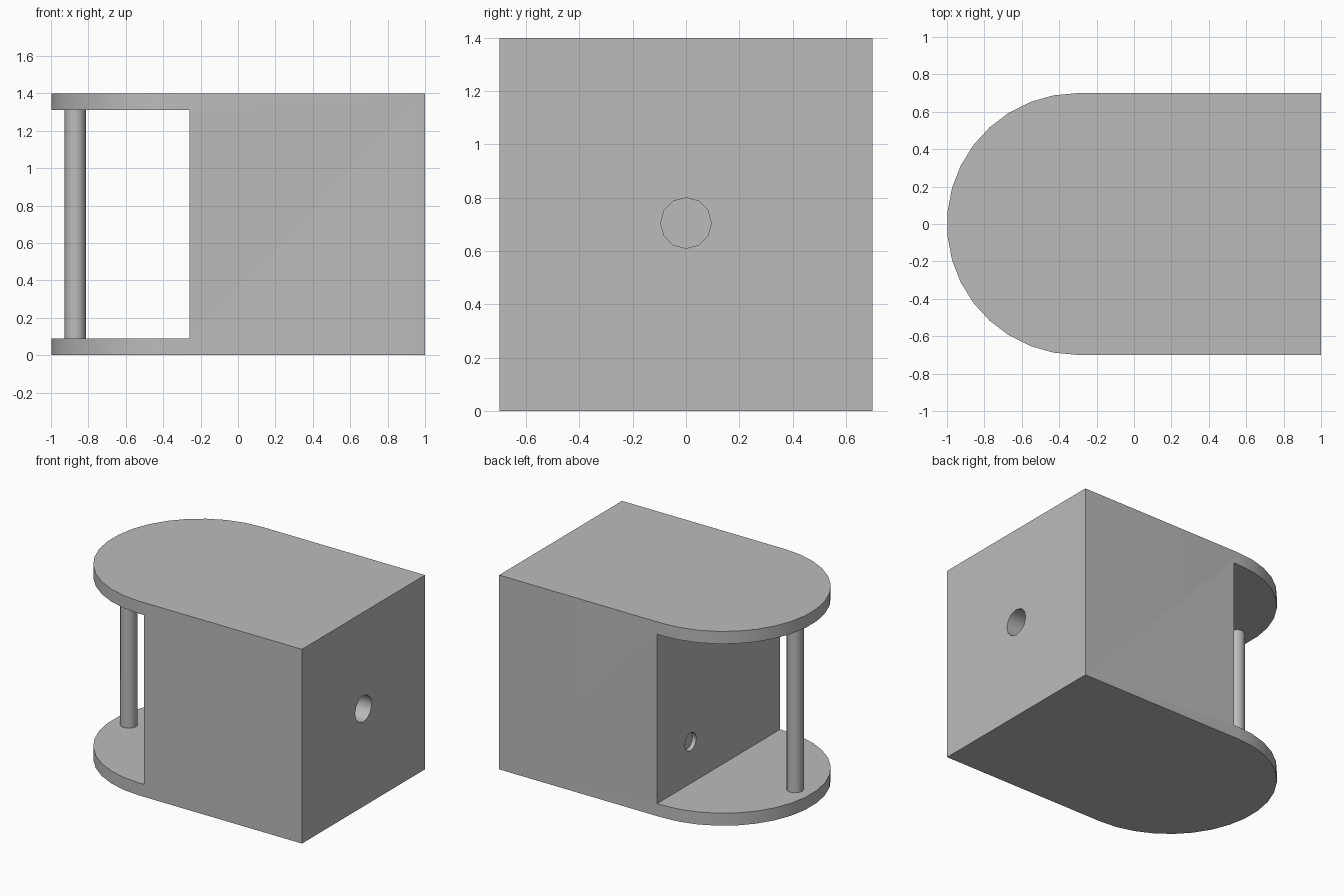
import bpy
import bmesh
from math import pi, sin, cos, radians
from mathutils import Matrix, Vector

cube = bpy.data.objects.get("Cube")
if cube:
    bpy.data.objects.remove(cube, do_unlink=True)

# Single grey material
grey = bpy.data.materials.new("plain grey")
grey.use_nodes = True
colour = (0.5, 0.5, 0.5, 1)
grey.diffuse_color = colour
grey.node_tree.nodes["Principled BSDF"].inputs["Base Color"].default_value = colour

HEIGHT, RADIUS, PLATE = 1.4, 0.7, 0.09
ARC_X, WALL_X = -0.3, -0.26


def add_object(name, bm):
    bmesh.ops.recalc_face_normals(bm, faces=bm.faces)
    mesh = bpy.data.meshes.new(name)
    bm.to_mesh(mesh)
    bm.free()
    mesh.materials.append(grey)
    obj = bpy.data.objects.new(name, mesh)
    bpy.context.collection.objects.link(obj)
    return obj


def activate(obj):
    bpy.ops.object.select_all(action='DESELECT')
    obj.select_set(True)
    bpy.context.view_layer.objects.active = obj


def box(name, low, high):
    low, high = Vector(low), Vector(high)
    bm = bmesh.new()
    matrix = Matrix.Translation((low + high) / 2) @ Matrix.Diagonal((*(high - low), 1))
    bmesh.ops.create_cube(bm, size=1, matrix=matrix)
    return add_object(name, bm)


def cylinder(name, centre, radius, depth, sides, along_x=False):
    turn = Matrix.Rotation(pi / 2 if along_x else 0, 4, 'Y')
    bm = bmesh.new()
    bmesh.ops.create_cone(bm, cap_ends=True, segments=sides, radius1=radius,
                          radius2=radius, depth=depth,
                          matrix=Matrix.Translation(centre) @ turn)
    return add_object(name, bm)


def cut(target, cutter):
    cutter.hide_render = True
    modifier = target.modifiers.new("cut", 'BOOLEAN')
    modifier.operation = 'DIFFERENCE'
    modifier.solver = 'EXACT'
    modifier.object = cutter
    activate(target)
    bpy.ops.object.modifier_apply(modifier=modifier.name)
    bpy.data.objects.remove(cutter, do_unlink=True)


# Housing: block with one rounded end, extruded upwards
SEGMENTS = 17
angles = [pi / 2 + pi * i / SEGMENTS for i in range(SEGMENTS + 1)]
outline = [(1, -RADIUS), (1, RADIUS)]
outline += [(ARC_X + RADIUS * cos(a), RADIUS * sin(a)) for a in angles]
bm = bmesh.new()
base = bm.faces.new([bm.verts.new((x, y, 0)) for x, y in outline])
top = bmesh.ops.extrude_face_region(bm, geom=[base])["geom"]
bmesh.ops.translate(bm, vec=(0, 0, HEIGHT),
                    verts=[v for v in top if isinstance(v, bmesh.types.BMVert)])
housing = add_object("housing", bm)

# Open bay between the top and bottom plates
cut(housing, box("bay_cutter", (-2, -1, PLATE), (WALL_X, 1, HEIGHT - PLATE)))

# Round hole in the flat end and small recess in the bay wall
cut(housing, cylinder("end_hole_cutter", (1, 0, 0.705), 0.095, 0.6, 12, True))
cut(housing, cylinder("bay_hole_cutter", (WALL_X, 0.32, 0.39), 0.065, 0.06, 12, True))

# Pillar joining the plates
pillar = cylinder("pillar", (-0.87, 0, HEIGHT / 2), 0.057, HEIGHT - 2 * PLATE + 0.02, 12)

for obj in (housing, pillar):
    activate(obj)
    bpy.ops.object.shade_smooth_by_angle(angle=radians(35))
